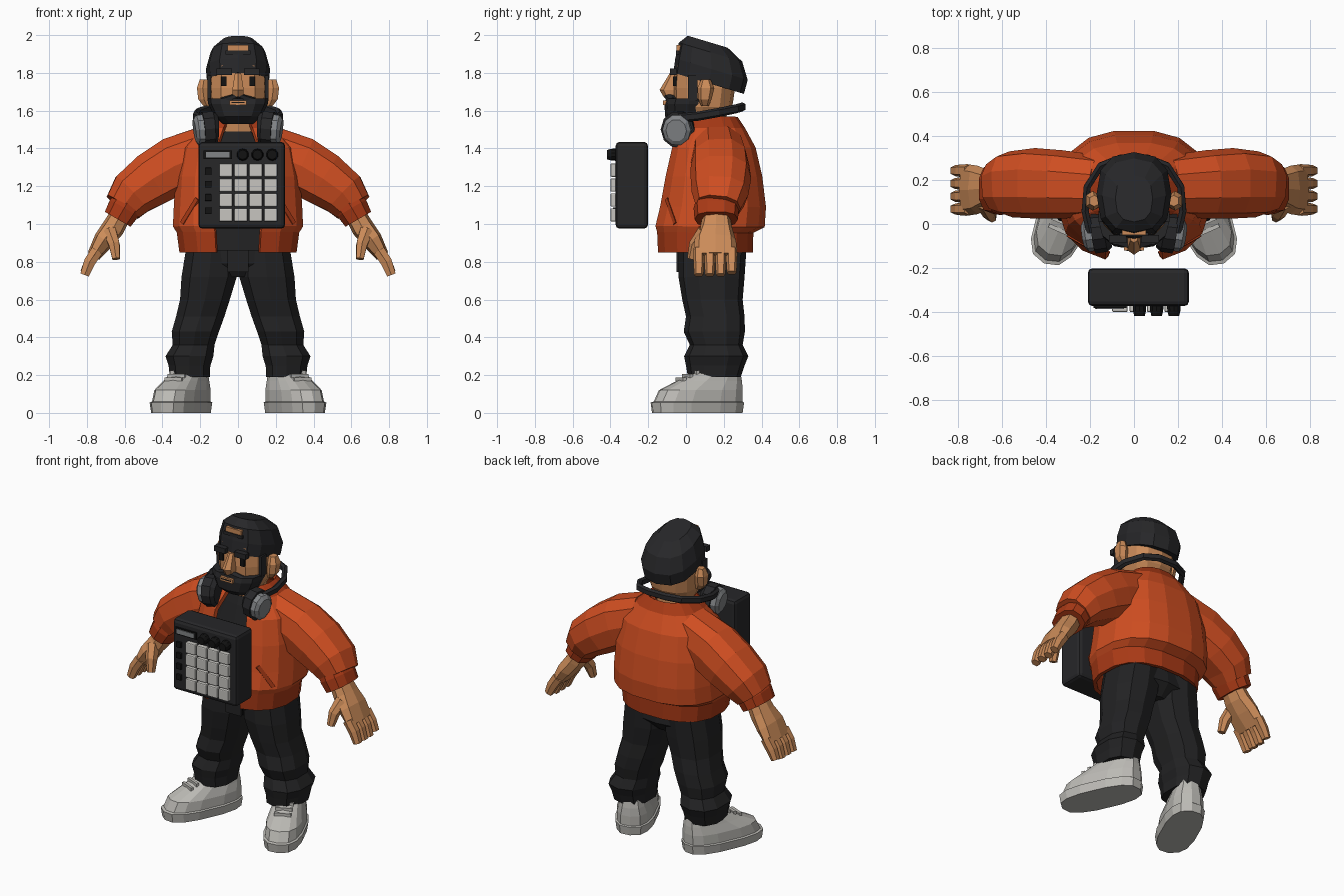
import bpy
import bmesh
from math import pi, sin, cos, radians
from mathutils import Matrix, Vector

default = bpy.data.objects.get("Cube")
if default:
    bpy.data.objects.remove(default, do_unlink=True)


def material(name, r, g, b):
    mat = bpy.data.materials.new(name)
    mat.use_nodes = True
    mat.diffuse_color = (r, g, b, 1)
    shader = next(n for n in mat.node_tree.nodes if n.type == 'BSDF_PRINCIPLED')
    shader.inputs["Base Color"].default_value = (r, g, b, 1)
    shader.inputs["Roughness"].default_value = .8
    return mat


ORANGE = material("jacket orange", .62, .075, .015)
RIB = material("dark rib orange", .4, .042, .008)
SKIN = material("warm skin", .6, .26, .1)
BLACK = material("soft black", .02, .02, .022)
CHARCOAL = material("trouser charcoal", .016, .016, .017)
WHITE = material("shoe off white", .5, .49, .46)
GREY = material("metal grey", .22, .23, .24)
PAD = material("pad white", .57, .56, .53)
INK = material("ink black", .006, .006, .006)


def finish(name, bm, mats, rule=None, place=None, mirror=False, bevel=0, shell=0):
    """Turn a bmesh into an object, colour its faces and add its modifiers."""
    if place:
        bmesh.ops.transform(bm, matrix=place, verts=bm.verts)
    bmesh.ops.recalc_face_normals(bm, faces=bm.faces)
    if rule:
        for face in bm.faces:
            face.material_index = int(rule(face.calc_center_median()))
    mesh = bpy.data.meshes.new(name)
    bm.to_mesh(mesh)
    bm.free()
    for mat in mats:
        mesh.materials.append(mat)
    obj = bpy.data.objects.new(name, mesh)
    bpy.context.collection.objects.link(obj)
    if shell:
        solid = obj.modifiers.new("Shell", 'SOLIDIFY')
        solid.thickness, solid.offset = shell, 0
    if bevel:
        soft = obj.modifiers.new("Bevel", 'BEVEL')
        soft.width, soft.segments = bevel, 2
    if mirror:
        obj.modifiers.new("Mirror", 'MIRROR')
    return obj


def loft(name, mats, rings, n=12, power=.8, up=(0, 1, 0), axis=None, gap=0, **options):
    """Skin rings of (x, y, z, half size along up, half size across)."""
    bm = bmesh.new()
    centres = [Vector(r[:3]) for r in rings]
    last = len(rings) - 1
    soften = lambda s: abs(s) ** power * (1 if s > 0 else -1)
    loops = []
    for i, ring in enumerate(rings):
        path = centres[min(i + 1, last)] - centres[max(i - 1, 0)]
        t = Vector(axis or path).normalized()
        u = Vector(up)
        u = (u - t * u.dot(t)).normalized()
        v = t.cross(u)
        if gap:
            angles = [gap + (2 * pi - 2 * gap) * k / (n - 1) for k in range(n)]
        else:
            angles = [2 * pi * k / n for k in range(n)]
        loops.append([bm.verts.new(centres[i] - u * ring[3] * soften(cos(a))
                                   + v * ring[4] * soften(sin(a))) for a in angles])
    for low, high in zip(loops, loops[1:]):
        for k in range(n - 1 if gap else n):
            j = (k + 1) % n
            bm.faces.new((low[k], low[j], high[j], high[k]))
    if not gap:
        bm.faces.new(loops[0])
        bm.faces.new(loops[-1])
    return finish(name, bm, mats, **options)


def box(name, mat, centre, size, **options):
    bm = bmesh.new()
    bmesh.ops.create_cube(bm, size=1, matrix=Matrix.Translation(centre) @ Matrix.Diagonal((*size, 1)))
    return finish(name, bm, [mat], **options)


UP = (0, 0, 1)

# Jacket: open shell with ribbed hem and collar
loft("jacket_body", [ORANGE, RIB], [
    (0, .1, .85, .245, .3), (0, .1, .96, .25, .315), (0, .125, .99, .285, .335),
    (0, .14, 1.09, .275, .33), (0, .145, 1.25, .25, .32), (0, .145, 1.4, .215, .29),
    (0, .15, 1.5, .155, .2), (0, .145, 1.56, .12, .13)],
    n=16, axis=UP, gap=radians(17), shell=.025,
    rule=lambda c: c.z < .96 or c.z > 1.51)
loft("sleeve", [ORANGE], [
    (.15, .17, 1.38, .14, .15), (.33, .18, 1.31, .155, .16), (.45, .185, 1.24, .16, .15),
    (.56, .18, 1.16, .15, .13), (.61, .17, 1.09, .12, .105)], n=10, mirror=True)
loft("sleeve_cuff", [RIB], [
    (.59, .165, 1.105, .115, .085), (.605, .16, 1.08, .12, .09), (.637, .16, 1.025, .115, .082)],
    n=10, mirror=True)
loft("jacket_pocket", [RIB], [(.29, -.055, 1, .012, .02), (.21, -.1, 1.13, .012, .02)],
     n=4, power=1, mirror=True)
loft("shirt", [CHARCOAL], [
    (0, .1, .86, .2, .24), (0, .12, 1.25, .19, .25), (0, .13, 1.44, .14, .16),
    (0, .12, 1.49, .11, .11)], axis=UP)

# Hands: palm, four fingers and a thumb
loft("palm", [SKIN], [
    (.615, .16, 1.06, .07, .055), (.66, .16, .98, .085, .06), (.71, .155, .915, .11, .055),
    (.765, .155, .83, .118, .036)], n=8, mirror=True)
for i in range(4):
    y = .068 + .058 * i
    drop = .012 * (i == 3)
    loft(f"finger_{i + 1}", [SKIN], [
        (.745, y, .86, .029, .035), (.785, y, .8, .029, .034), (.812, y, .73 + drop, .025, .026)],
        n=6, mirror=True)
loft("thumb", [SKIN], [
    (.68, .1, .96, .04, .04), (.655, .05, .89, .035, .032), (.645, .03, .815, .024, .022)],
    n=6, mirror=True)

# Trousers
loft("trouser_hips", [CHARCOAL], [
    (0, .13, .72, .12, .08), (0, .14, .79, .175, .23), (0, .13, .93, .17, .265)], axis=UP)
loft("trouser_leg", [CHARCOAL], [
    (.14, .14, .87, .18, .14), (.153, .135, .72, .175, .152), (.175, .14, .6, .16, .137),
    (.2, .155, .51, .155, .133), (.226, .15, .43, .162, .13), (.235, .16, .36, .14, .115),
    (.257, .16, .3, .17, .132), (.257, .155, .25, .155, .115), (.255, .15, .19, .14, .11)],
    n=10, axis=UP, mirror=True)
box("trouser_fly", CHARCOAL, (0, -.04, .81), (.11, .02, .13))

# Shoes, toes turned outwards
turn = Matrix.Translation((.302, .06, 0)) @ Matrix.Rotation(radians(24), 4, 'Z')
loft("shoe", [WHITE], [
    (0, 0, 0, .255, .112), (0, 0, .055, .262, .12), (0, .005, .06, .25, .11),
    (0, .02, .12, .235, .108), (0, .07, .17, .18, .092), (0, .115, .22, .125, .078),
    (0, .125, .27, .1, .078)], n=14, power=.75, axis=UP, place=turn, mirror=True)
for i in range(4):
    box(f"shoe_lace_{i + 1}", WHITE, (0, -.095 + .038 * i, .178 + .018 * i), (.1, .018, .02),
        place=turn, mirror=True)

# Head and face
loft("neck", [SKIN], [(0, .12, 1.42, .1, .11), (0, .1, 1.6, .1, .11)], n=10)
loft("head", [SKIN], [
    (0, .08, 1.55, .12, .11), (0, .09, 1.62, .155, .15), (0, .095, 1.72, .165, .158),
    (0, .1, 1.84, .16, .15)], axis=UP)
loft("nose", [SKIN], [
    (0, -.06, 1.8, .025, .018), (0, -.09, 1.71, .05, .034), (0, -.08, 1.675, .04, .03)],
    n=6, axis=UP)
loft("ear", [SKIN], [
    (.165, .1, 1.625, .02, .02), (.18, .1, 1.66, .035, .034), (.187, .105, 1.72, .045, .034),
    (.18, .105, 1.765, .025, .025)], n=6, axis=UP, mirror=True)
loft("beard", [BLACK], [
    (0, .01, 1.53, .075, .08), (0, .01, 1.57, .12, .125), (0, .015, 1.635, .13, .158),
    (0, .02, 1.665, .125, .162)], axis=UP)
loft("moustache", [BLACK], [(0, -.085, 1.68, .014, .035), (.085, -.072, 1.65, .02, .02)],
     n=6, up=UP, mirror=True)
box("sideburn", BLACK, (.152, .035, 1.72), (.018, .05, .13), mirror=True)
box("mouth", SKIN, (0, -.112, 1.642), (.09, .018, .026))
box("mouth_line", INK, (0, -.12, 1.643), (.07, .006, .006))
box("eyebrow", BLACK, (.073, -.068, 1.805), (.08, .035, .034), mirror=True)
box("eye", INK, (.075, -.058, 1.755), (.028, .02, .05), mirror=True)

# Cap worn backwards, with strap opening at the forehead
loft("cap", [BLACK], [
    (0, .12, 1.745, .195, .163), (0, .135, 1.82, .2, .17), (0, .13, 1.91, .175, .145),
    (0, .115, 1.965, .11, .085)], axis=(0, .3, 1))
box("cap_opening", SKIN, (0, -.038, 1.932), (.11, .022, .03))
box("cap_strap", BLACK, (0, -.046, 1.908), (.13, .016, .02))

# Headphones around the neck
loft("earphone_cushion", [BLACK], [
    (.11, -.035, 1.505, .07, .075), (.13, -.038, 1.505, .088, .095),
    (.185, -.045, 1.5, .09, .098)], n=10, power=1, mirror=True)
loft("earphone_cap", [GREY], [
    (.18, -.045, 1.5, .078, .085), (.215, -.05, 1.497, .076, .082),
    (.23, -.052, 1.495, .055, .06)], n=10, power=1, mirror=True)
half = [(.2, -.04, 1.56), (.222, .06, 1.57), (.212, .17, 1.59), (.15, .265, 1.61), (.06, .3, 1.62)]
band = half + [(-x, y, z) for x, y, z in reversed(half)]
loft("headphone_band", [BLACK], [(*point, .024, .018) for point in band], n=6, up=UP)

# Pad controller floating in front of the chest
box("controller_body", BLACK, (.02, -.287, 1.205), (.46, .172, .46), bevel=.022)
for row in range(4):
    for column in range(4):
        box(f"pad_{row + 1}_{column + 1}", PAD,
            (-.064 + .079 * column, -.38, 1.048 + .079 * row), (.07, .04, .07), bevel=.006)
    box(f"side_button_{row + 1}", INK, (-.158, -.376, 1.07 + .07 * row), (.036, .022, .036), bevel=.004)
for i in range(3):
    x = .025 + .078 * i
    loft(f"knob_{i + 1}", [INK], [
        (x, -.36, 1.367, .033, .033), (x, -.395, 1.367, .031, .031), (x, -.418, 1.367, .025, .025)],
        n=10, power=1, up=UP)
box("screen_frame", INK, (-.108, -.374, 1.367), (.15, .014, .045))
box("screen", GREY, (-.108, -.38, 1.367), (.125, .012, .028))
